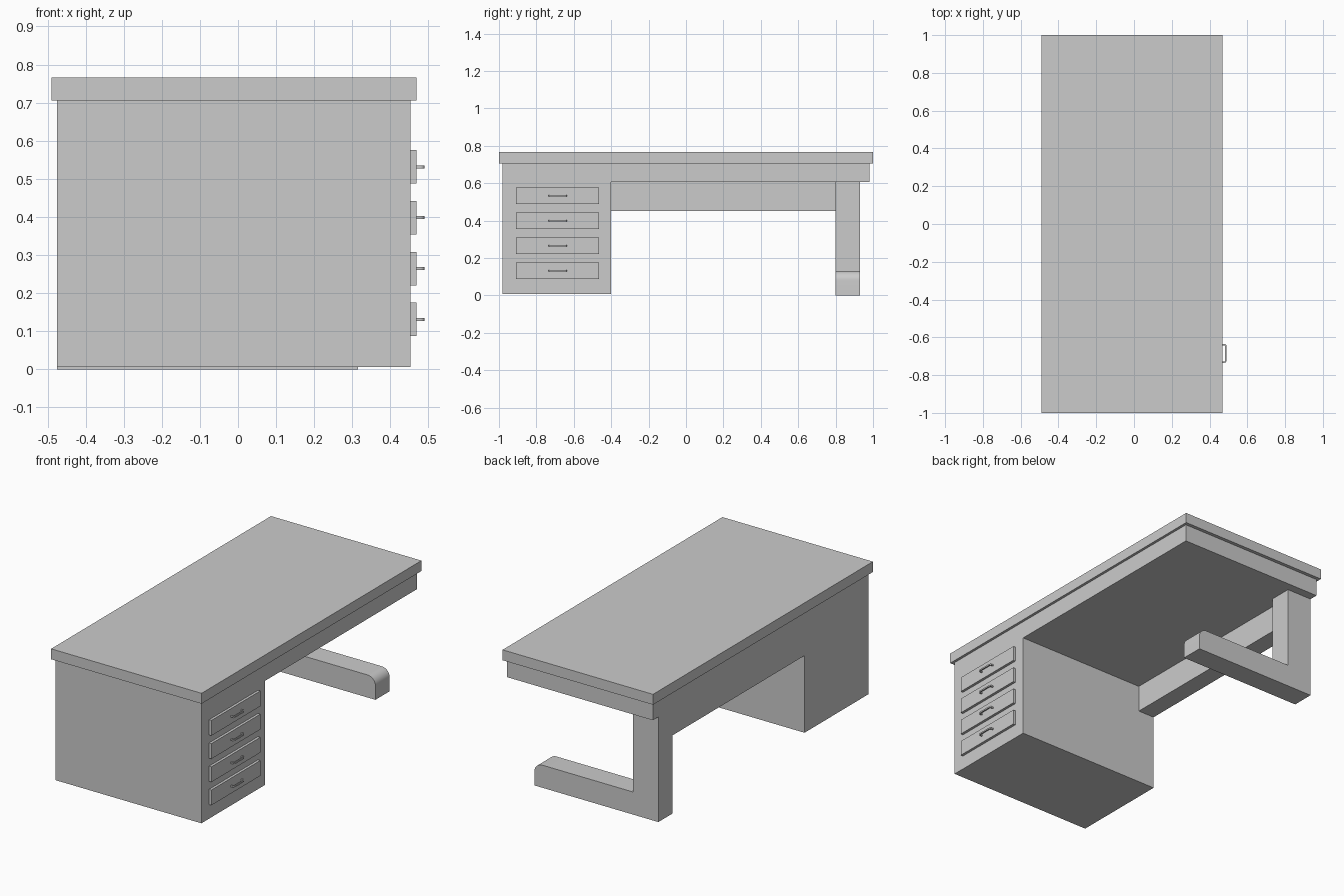
import bpy, bmesh, math
from mathutils import Vector

if "Cube" in bpy.data.objects:
    bpy.data.objects.remove(bpy.data.objects["Cube"])


def add_mesh(name, bm):
    bmesh.ops.recalc_face_normals(bm, faces=bm.faces)
    me = bpy.data.meshes.new(name)
    bm.to_mesh(me)
    bm.free()
    ob = bpy.data.objects.new(name, me)
    bpy.context.collection.objects.link(ob)
    return ob


def box(name, lo, hi):
    bm = bmesh.new()
    lo, hi = Vector(lo), Vector(hi)
    for v in bmesh.ops.create_cube(bm, size=1)["verts"]:
        v.co = Vector(lo[i] + (v.co[i] + 0.5) * (hi[i] - lo[i]) for i in range(3))
    return add_mesh(name, bm)


def prism(name, points, offset):
    """Extrude a flat 3D outline along offset."""
    bm = bmesh.new()
    face = bm.faces.new([bm.verts.new(p) for p in points])
    new = bmesh.ops.extrude_face_region(bm, geom=[face], use_keep_orig=True)["geom"]
    bmesh.ops.translate(bm, vec=offset, verts=[v for v in new if isinstance(v, bmesh.types.BMVert)])
    return add_mesh(name, bm)


def arc(cx, cy, r, a0, a1, n):
    angles = [math.radians(a0 + (a1 - a0) * i / n) for i in range(n + 1)]
    return [(cx + r * math.cos(a), cy + r * math.sin(a)) for a in angles]


def smooth(ob):
    bpy.ops.object.select_all(action='DESELECT')
    ob.select_set(True)
    bpy.context.view_layer.objects.active = ob
    bpy.ops.object.shade_smooth_by_angle(angle=math.radians(35))


BACK, FACE = -0.475, 0.453

# Worktop and the solid slab beneath it
box("worktop", (-0.49, -1, 0.706), (0.468, 1, 0.766))
box("under_slab", (BACK, -0.98, 0.605), (FACE, 0.98, 0.706))

# Drawer cabinet and rear modesty panel
box("drawer_cabinet", (BACK, -0.98, 0.006), (FACE, -0.40, 0.605))
box("modesty_panel", (BACK, -0.40, 0.45), (-0.37, 0.80, 0.605))

# L-shaped leg with a rounded toe
outline = [(BACK, 0.605), (BACK, 0), (0.315, 0)]
outline += arc(0.265, 0.08, 0.05, 0, 90, 8)
outline += [(-0.315, 0.13), (-0.315, 0.605)]
smooth(prism("l_leg", [(x, 0.80, z) for x, z in outline], (0, 0.13, 0)))

# Drawer fronts with bent bar pulls
y0, y1, x0, x1, t = -0.735, -0.635, 0.466, 0.490, 0.007
r = 0.012
pull = [(x0, y0)] + arc(x1 - r, y0 + r, r, -90, 0, 4)
pull += arc(x1 - r, y1 - r, r, 0, 90, 4) + [(x0, y1), (x0, y1 - t)]
pull += arc(x1 - r, y1 - r, r - t, 90, 0, 4)
pull += arc(x1 - r, y0 + r, r - t, 0, -90, 4) + [(x0, y0 + t)]
for i in range(4):
    z = 0.131 + 0.1335 * i
    box(f"drawer_front_{i + 1}", (FACE - 0.005, -0.91, z - 0.044), (0.468, -0.465, z + 0.044))
    smooth(prism(f"drawer_pull_{i + 1}", [(x, y, z - 0.004) for x, y in pull], (0, 0, 0.008)))
